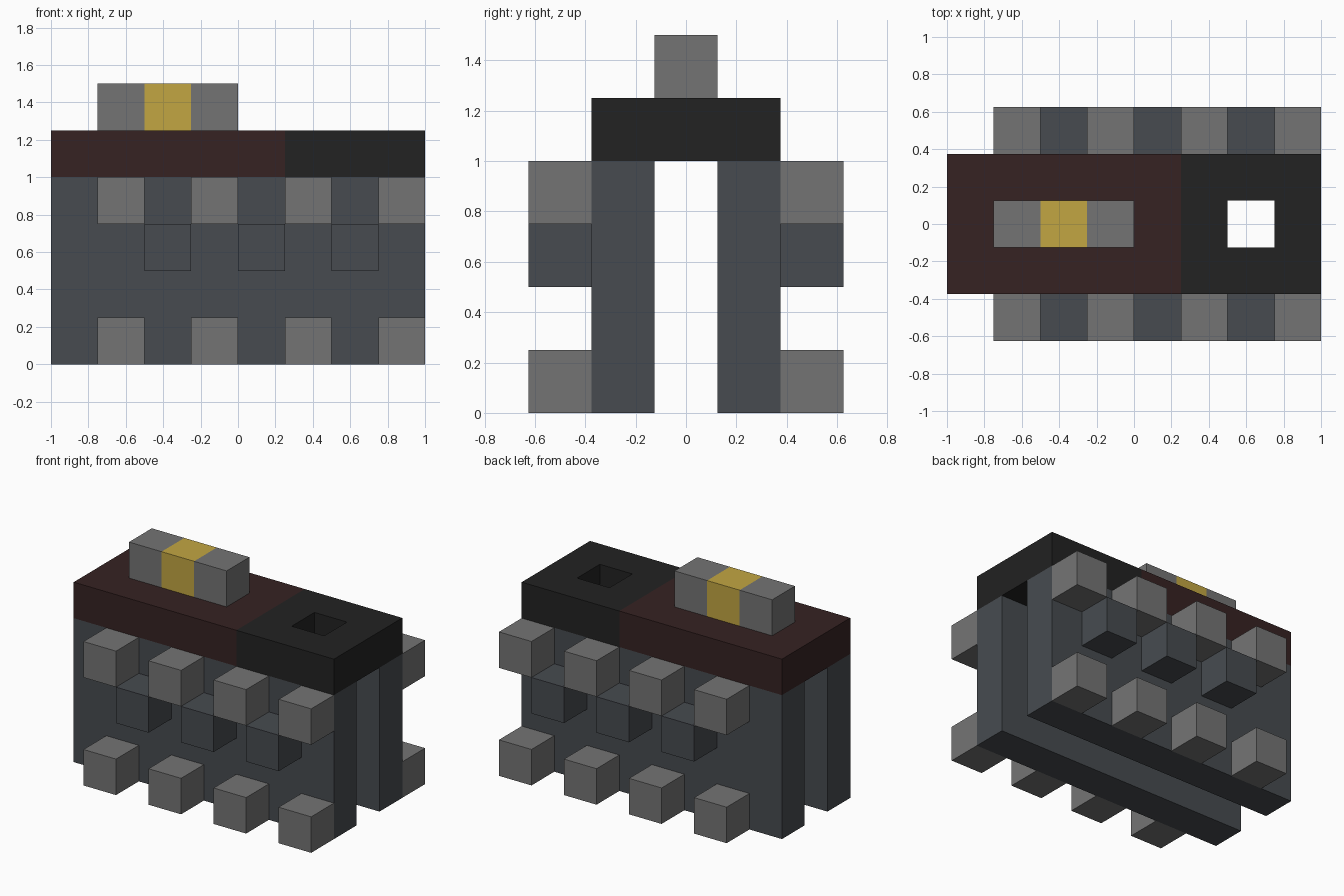
import bpy

default = bpy.data.objects.get("Cube")
if default:
    bpy.data.objects.remove(default, do_unlink=True)


def material(name, rgb):
    linear = [((c / 255 + 0.055) / 1.055) ** 2.4 for c in rgb] + [1.0]
    mat = bpy.data.materials.new(name)
    mat.use_nodes = True
    mat.diffuse_color = linear
    mat.node_tree.nodes["Principled BSDF"].inputs["Base Color"].default_value = linear
    return mat


stone = material("stone grey", (116, 116, 116))
slate = material("slate blue", (71, 75, 80))
maroon = material("dark maroon", (54, 34, 34))
black = material("soft black", (34, 34, 34))
gold = material("gold", (194, 166, 66))

U = 0.25  # one block


def box(name, mat, low, high):
    """Box spanning two corners given in block units."""
    bpy.ops.mesh.primitive_cube_add(
        size=1, location=[(a + b) / 2 * U for a, b in zip(low, high)])
    ob = bpy.context.object
    ob.name = name
    ob.scale = [(b - a) * U for a, b in zip(low, high)]
    bpy.ops.object.transform_apply(location=False, rotation=False, scale=True)
    ob.data.materials.append(mat)
    return ob


# Two parallel walls with staggered studs on their outer faces
for side, s in (("front", -1), ("back", 1)):
    def span(a, b):
        return sorted((a * s, b * s))

    y0, y1 = span(0.5, 1.5)
    box(side + "_wall", slate, (-4, y0, 0), (4, y1, 4))
    y0, y1 = span(1.5, 2.5)
    for x in (-3, -1, 1, 3):
        for level, z in (("lower", 0), ("upper", 3)):
            box(f"{side}_{level}_stud", stone, (x, y0, z), (x + 1, y1, z + 1))
    for x in (-2, 0, 2):
        box(side + "_middle_stud", slate, (x, y0, 2), (x + 1, y1, 3))

# Top slab, its dark end pierced by a square hole
box("maroon_slab", maroon, (-4, -1.5, 4), (1, 1.5, 5))
black_slab = box("black_slab", black, (1, -1.5, 4), (4, 1.5, 5))
cutter = box("hole_cutter", black, (2, -0.5, 3), (3, 0.5, 6))
cutter.hide_render = True
cutter.hide_set(True)
cut = black_slab.modifiers.new("hole", 'BOOLEAN')
cut.operation = 'DIFFERENCE'
cut.solver = 'EXACT'
cut.object = cutter

# Raised bar with a gold centre
for name, mat, x in (("bar_right_end", stone, -3), ("bar_centre", gold, -2),
                     ("bar_left_end", stone, -1)):
    box(name, mat, (x, -0.5, 5), (x + 1, 0.5, 6))
